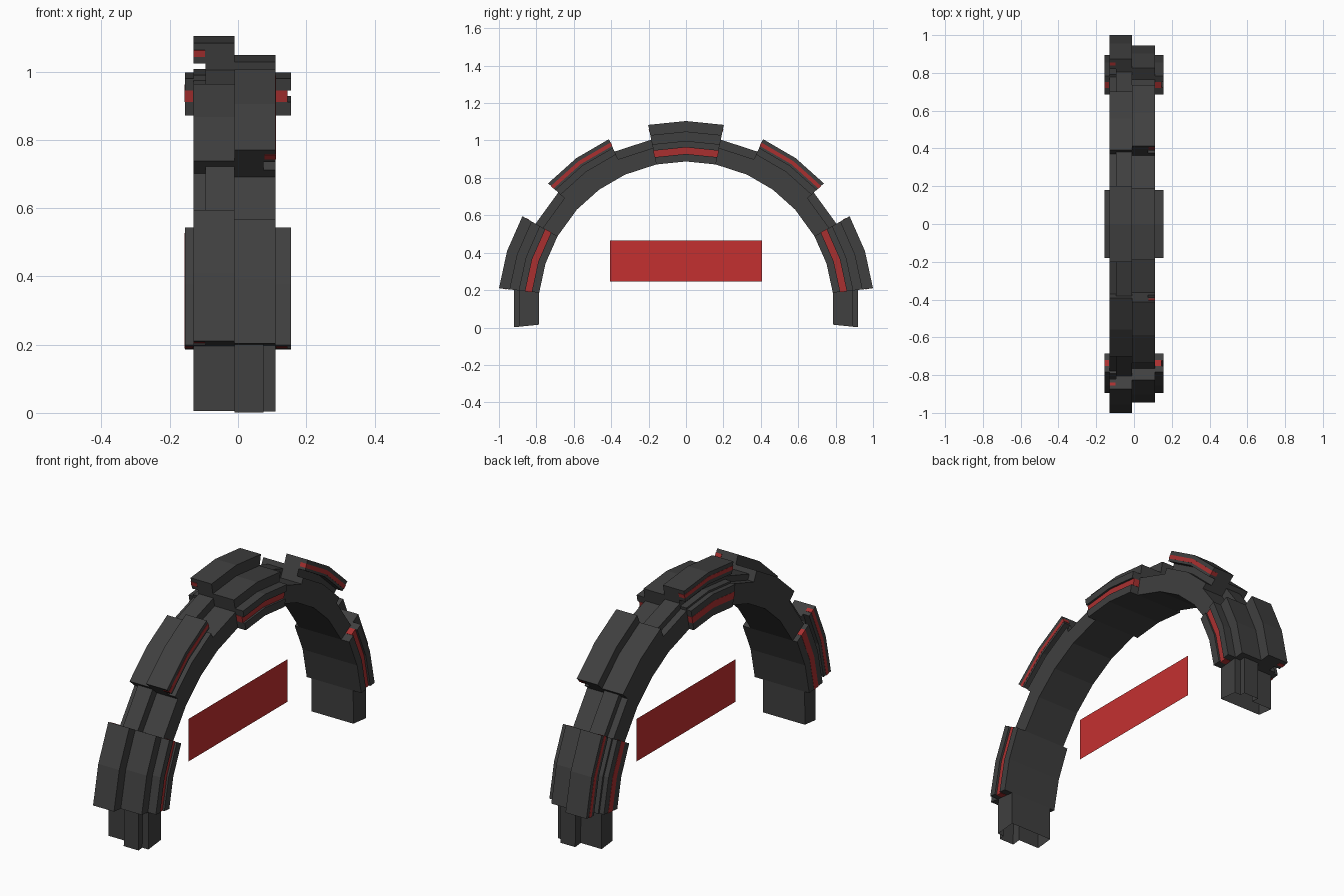
import bpy, bmesh
from math import sin, cos, radians

if "Cube" in bpy.data.objects:
    bpy.data.objects.remove(bpy.data.objects["Cube"])

CZ = 0.098      # height of the arch centre
SPLIT = -0.01   # x where the left and right halves of the band meet


def material(name, color):
    m = bpy.data.materials.new(name)
    m.diffuse_color = color
    m.use_nodes = True
    m.node_tree.nodes["Principled BSDF"].inputs["Base Color"].default_value = m.diffuse_color
    return m


dark = material("dark_grey", (0.05, 0.05, 0.05, 1))
red = material("red", (0.4, 0.03, 0.03, 1))
glow = material("clear_red", (0.55, 0.03, 0.03, 0.85))


def sweep(name, profile, angles, mat, caps=True):
    """Sweep an (x, radius) profile round the arch; angles are measured from the top."""
    bm = bmesh.new()
    rings = [[bm.verts.new((x, r * sin(radians(a)), CZ + r * cos(radians(a))))
              for x, r in profile] for a in angles]
    n = len(profile)
    for p, q in zip(rings, rings[1:]):
        for i in range(n):
            j = (i + 1) % n
            bm.faces.new((p[i], p[j], q[j], q[i]))
    if caps:
        bm.faces.new(rings[0])
        bm.faces.new(rings[-1])
    bmesh.ops.recalc_face_normals(bm, faces=bm.faces)
    me = bpy.data.meshes.new(name)
    bm.to_mesh(me)
    bm.free()
    me.materials.append(mat)
    ob = bpy.data.objects.new(name, me)
    bpy.context.collection.objects.link(ob)
    return ob


def box(x0, x1, r0, r1):
    return [(x0, r0), (x1, r0), (x1, r1), (x0, r1)]


def flip(profile):
    return [(2 * SPLIT - x, r) for x, r in profile]


def block_profile(top):
    # Low half, tall half, and a slot under the overhanging outer strip
    return [(-.13, .79), (.11, .79), (.11, .95), (SPLIT, .95), (SPLIT, top),
            (-.13, top), (-.13, .945), (-.095, .945), (-.095, .91), (-.13, .91)]


# Stepped band that shows between the blocks
foot_profile = [(-.13, .79), (.11, .79), (.11, .895), (.075, .895),
                (.075, .925), (SPLIT, .925), (SPLIT, .88), (-.13, .88)]

# Flanges beside the crown and lower blocks; the right one has a recessed stripe
flange_right = [(.11, .79), (.156, .79), (.156, .83), (.145, .83),
                (.145, .865), (.156, .865), (.156, .90), (.11, .90)]
flange_left = box(-.156, -.13, .79, .90)


def block_a(name, angles):
    ends = [angles[0] - .1, angles[1], angles[2] + .1]
    sweep(name + "_block", block_profile(1.006), angles, dark)
    sweep(name + "_edge_stripe", box(-.131, -.097, .965, .985), ends, red)
    sweep(name + "_flange_right", flange_right, angles, dark)
    sweep(name + "_flange_left", flange_left, angles, dark)
    sweep(name + "_stripe_right", box(.112, .1455, .83, .865), ends, red)
    sweep(name + "_stripe_left", box(-.157, -.132, .83, .865), ends, red)


def block_b(name, angles):
    ends = [angles[0] - .1, angles[1], angles[2] + .1]
    sweep(name + "_block", flip(block_profile(.998)), angles, dark)
    sweep(name + "_edge_stripe", flip(box(-.131, -.097, .958, .978)), ends, red)


# Crown
block_a("crown", [-11.6, 0, 11.6])

# Both sides of the arch
for side, s in (("back", 1), ("front", -1)):
    def span(*a):
        return sorted(s * v for v in a)
    block_b(side + "_shoulder", span(24.4, 36, 47.6))
    block_a(side + "_lower", span(60.4, 72, 83.6))
    sweep(side + "_upper_band", flip(foot_profile), span(11.6, 24.4), dark, False)
    sweep(side + "_middle_band", flip(foot_profile), span(47.6, 60.4), dark, False)
    sweep(side + "_foot", foot_profile, span(83.6, 96), dark, False)

# Thin floating panel under the arch
me = bpy.data.meshes.new("hanging_panel")
me.from_pydata([(0, -.405, .245), (0, .405, .245), (0, .405, .465), (0, -.405, .465)],
               [], [(0, 1, 2, 3)])
me.materials.append(glow)
bpy.context.collection.objects.link(bpy.data.objects.new("hanging_panel", me))
